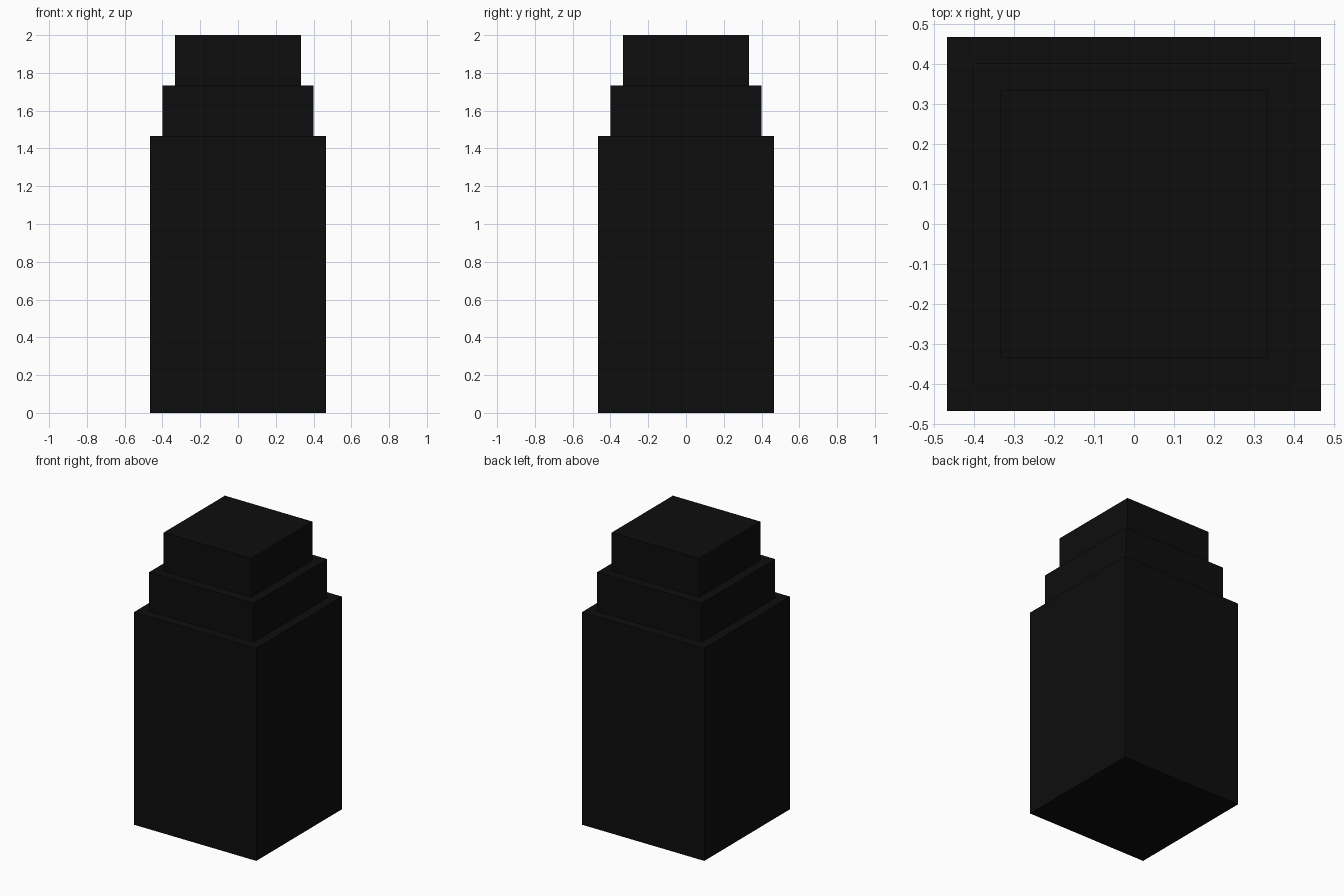
import bpy
import bmesh

cube = bpy.data.objects.get("Cube")
if cube:
    bpy.data.objects.remove(cube, do_unlink=True)

# Single near-black material
black = bpy.data.materials.new("matte_black")
black.use_nodes = True
colour = (0.004, 0.004, 0.004, 1.0)
black.diffuse_color = colour
black.node_tree.nodes["Principled BSDF"].inputs["Base Color"].default_value = colour


def add_block(name, width, bottom, top):
    """Square block centred on the z axis, between two heights."""
    bm = bmesh.new()
    bmesh.ops.create_cube(bm, size=1.0)
    bmesh.ops.scale(bm, vec=(width, width, top - bottom), verts=bm.verts)
    bmesh.ops.translate(bm, vec=(0, 0, (top + bottom) / 2), verts=bm.verts)
    mesh = bpy.data.meshes.new(name)
    bm.to_mesh(mesh)
    bm.free()
    mesh.materials.append(black)
    obj = bpy.data.objects.new(name, mesh)
    bpy.context.collection.objects.link(obj)
    return obj


# Tall body with two stepped tiers on top
add_block("main_body", 0.9333, 0.0, 1.4667)
add_block("middle_tier", 0.8, 1.4667, 1.7333)
add_block("top_tier", 0.6667, 1.7333, 2.0)
